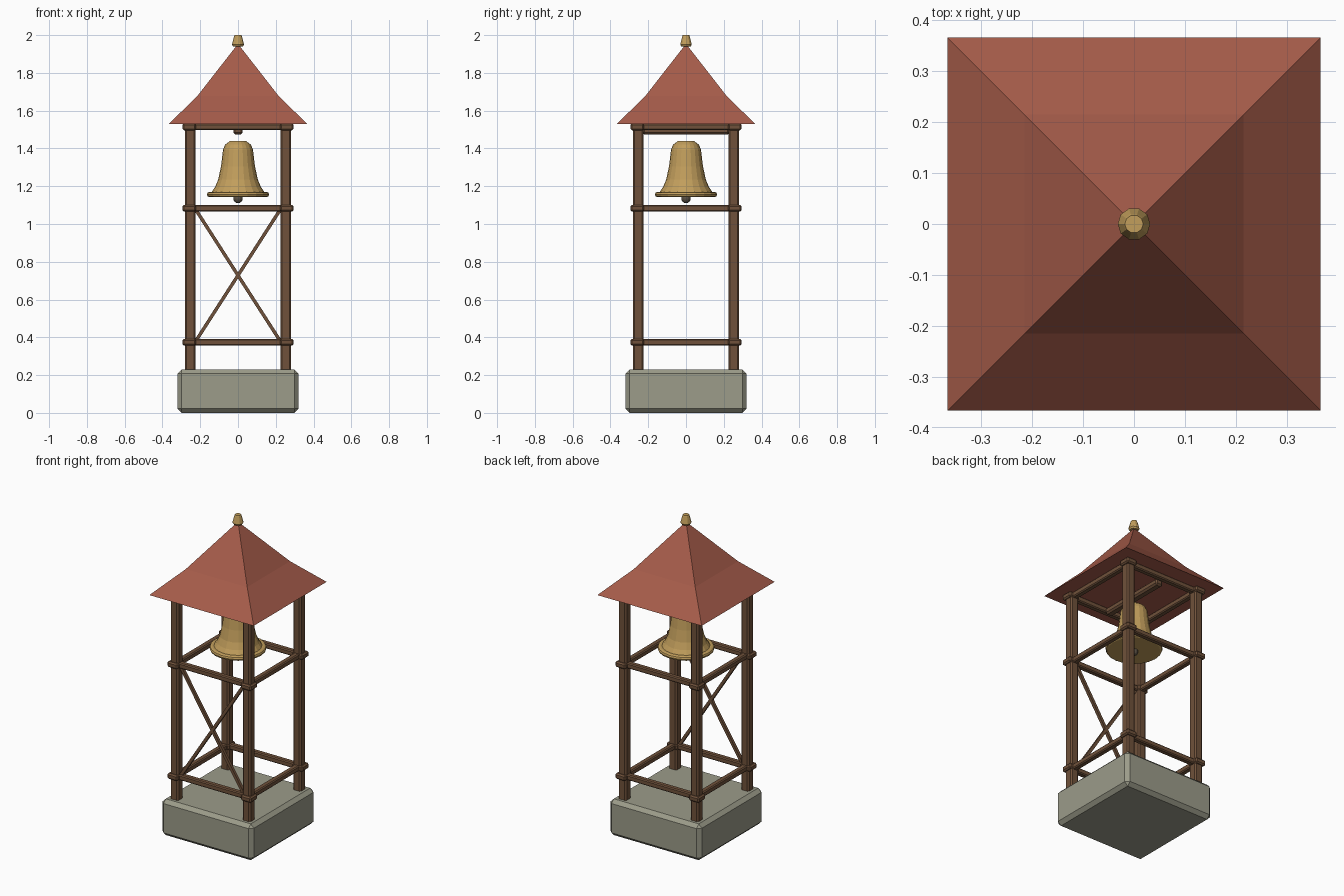
import bpy, bmesh, math
from mathutils import Matrix, Vector

if "Cube" in bpy.data.objects:
    bpy.data.objects.remove(bpy.data.objects["Cube"])


def material(name, rgb):
    m = bpy.data.materials.new(name)
    lin = [c / 12.92 if c <= 0.04045 else ((c + 0.055) / 1.055) ** 2.4 for c in rgb]
    m.diffuse_color = (*lin, 1)
    m.use_nodes = True
    m.node_tree.nodes["Principled BSDF"].inputs["Base Color"].default_value = m.diffuse_color
    return m


STONE = material("grey stone", (0.61, 0.61, 0.54))
WOOD = material("brown timber", (0.44, 0.32, 0.23))
ROOF = material("red tile", (0.65, 0.36, 0.29))
BRONZE = material("bronze", (0.76, 0.62, 0.36))
IRON = material("dark iron", (0.36, 0.32, 0.27))


def finish(name, bm, mat):
    bmesh.ops.recalc_face_normals(bm, faces=bm.faces[:])
    mesh = bpy.data.meshes.new(name)
    bm.to_mesh(mesh)
    bm.free()
    mesh.materials.append(mat)
    ob = bpy.data.objects.new(name, mesh)
    bpy.context.collection.objects.link(ob)
    return ob


def box(name, centre, size, mat, bevel=0.0, tilt=0.0):
    """Chamfered box, optionally tilted about the y axis."""
    bm = bmesh.new()
    bmesh.ops.create_cube(bm, size=1, matrix=Matrix.Diagonal((*size, 1)))
    if bevel:
        bmesh.ops.bevel(bm, geom=bm.edges[:], offset=bevel, segments=1,
                        profile=0.5, affect='EDGES')
    bm.transform(Matrix.Translation(centre) @ Matrix.Rotation(tilt, 4, 'Y'))
    return finish(name, bm, mat)


def lathe(name, profile, sides, mat, start=0.0):
    """Rings of (radius, height) joined around z, with closed ends."""
    bm = bmesh.new()
    rings = []
    for r, z in profile:
        angles = [start + math.tau * i / sides for i in range(sides)]
        rings.append([bm.verts.new((r * math.cos(a), r * math.sin(a), z)) for a in angles])
    for low, high in zip(rings, rings[1:]):
        for i in range(sides):
            j = (i + 1) % sides
            bm.faces.new((low[i], low[j], high[j], high[i]))
    bm.faces.new(rings[0][::-1])
    bm.faces.new(rings[-1])
    return finish(name, bm, mat)


# Stone plinth
box("plinth", (0, 0, 0.115), (0.64, 0.64, 0.23), STONE, 0.022)

# Corner posts
P = 0.253
for sx in (-1, 1):
    for sy in (-1, 1):
        box("post", (sx * P, sy * P, 0.875), (0.056, 0.056, 1.31), WOOD, 0.009)

# Three levels of rails, with a joint block at each corner
for z in (0.374, 1.083, 1.514):
    for s in (-1, 1):
        box("rail_x", (0, s * P, z), (0.56, 0.036, 0.034), WOOD, 0.006)
        box("rail_y", (s * P, 0, z), (0.036, 0.56, 0.034), WOOD, 0.006)
        for t in (-1, 1):
            box("joint", (s * 0.258, t * 0.258, z), (0.072, 0.072, 0.036), WOOD, 0.008)

# Crossed braces on the front
dx, dz = 0.45, 0.70
for s in (-1, 1):
    box("brace", (0, -P, 0.728), (0.018, 0.018, math.hypot(dx, dz)), WOOD, 0.0,
        s * math.atan2(dx, dz))

# Hanging beam for the bell
box("hanging_beam", (0, 0, 1.495), (0.05, 0.46, 0.042), WOOD, 0.01)

# Bell body, rim and clapper
lathe("bell", [(0.14, 1.15), (0.142, 1.165), (0.122, 1.195), (0.105, 1.235), (0.09, 1.305),
               (0.079, 1.395), (0.068, 1.42), (0.042, 1.44)], 20, BRONZE)
rim = [(0.151 + 0.014 * math.cos(a), 1.156 + 0.014 * math.sin(a))
       for a in [math.tau * k / 8 for k in range(-2, 3)]]
lathe("bell_rim", [(0.13, 1.142)] + rim + [(0.13, 1.17)], 20, BRONZE)
bm = bmesh.new()
bmesh.ops.create_uvsphere(bm, u_segments=12, v_segments=8, radius=0.025,
                          matrix=Matrix.Translation((0, 0, 1.135)))
finish("clapper", bm, IRON)

# Flared square roof
k = math.sqrt(2)
lathe("roof", [(0.366 * k, 1.53), (0.215 * k, 1.678), (0.002, 1.952)], 4, ROOF, math.pi / 4)

# Finial
lathe("finial", [(0.026, 1.94), (0.032, 1.95), (0.021, 1.992), (0.018, 2.0)], 10, BRONZE)
